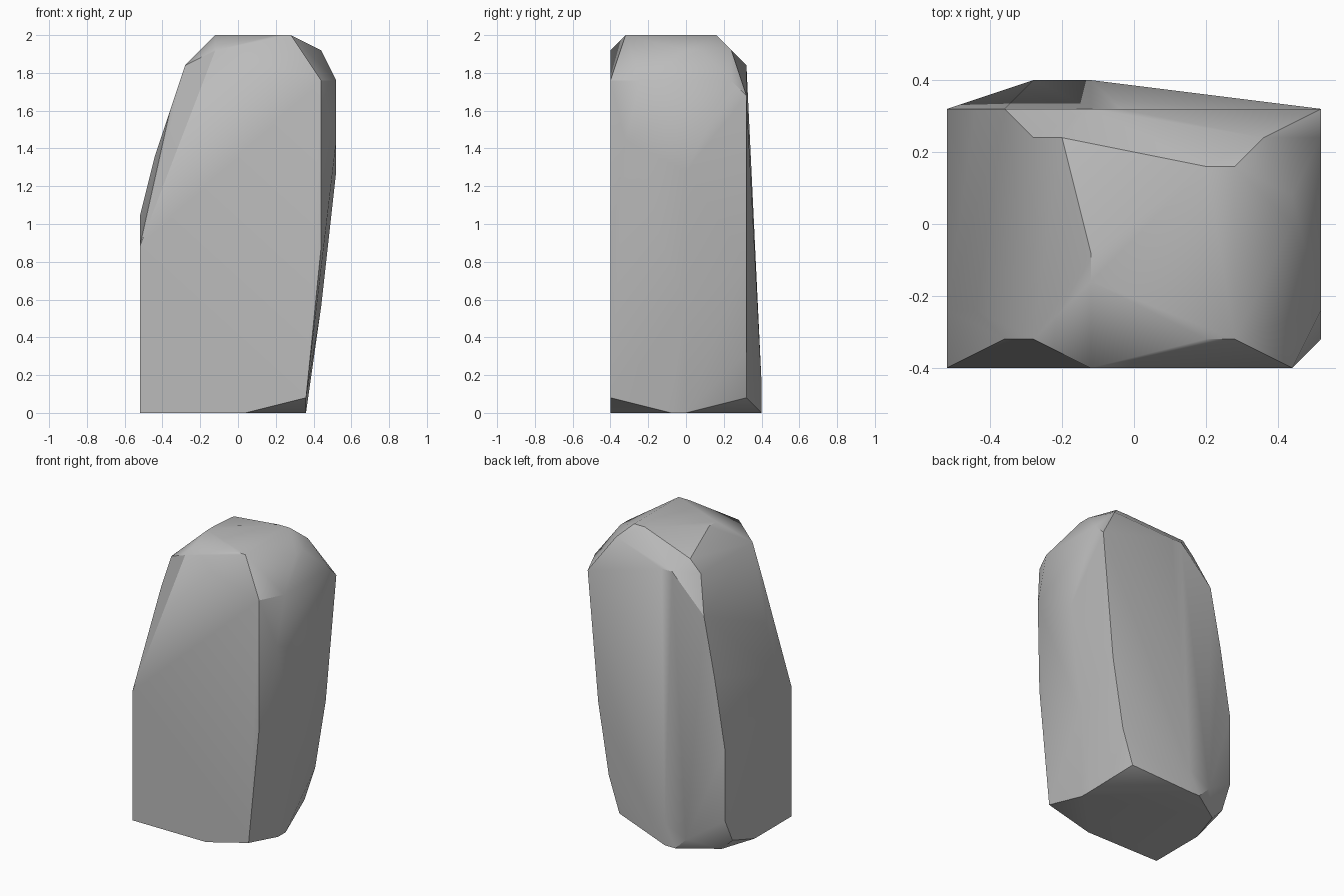
import bpy
import bmesh
import math

# Remove only the default cube
old = bpy.data.objects.get("Cube")
if old:
    bpy.data.objects.remove(old, do_unlink=True)

STEP = 0.08  # carving grid spacing
WIDTH, DEPTH = 1.04, 0.8


def make_material(name, rgb):
    mat = bpy.data.materials.new(name)
    mat.use_nodes = True
    colour = (*rgb, 1.0)
    mat.diffuse_color = colour
    mat.node_tree.nodes["Principled BSDF"].inputs["Base Color"].default_value = colour
    return mat


# Outline corners (across, up) of the stone, layer by layer from front to back
layers = [
    [(0, 0), (7, 0), (11, 1), (12, 11), (12, 22), (5, 24), (0, 11)],
    [(2, 20), (3, 23), (9, 25), (10, 25), (13, 18)],
    [(0, 13), (1, 17), (13, 22)],
    [(5, 25)],
    [(5, 25), (11, 0)],
    [(0, 0), (11, 0), (12, 7), (13, 16), (12, 24)],
    [(12, 24)],
    [(9, 25), (10, 25)],
    [(1, 0), (0, 1), (3, 23), (4, 24), (11, 24), (13, 22)],
    [(0, 3), (0, 9), (1, 15), (2, 20), (5, 23), (6, 23), (13, 21), (12, 10), (11, 4), (10, 1)],
    [(4, 0), (5, 0), (5, 2), (3, 1)],
]


def build_stone(name, layers, material):
    """Wrap the layered corners in a faceted convex skin."""
    bm = bmesh.new()
    for row, corners in enumerate(layers):
        for across, up in corners:
            bm.verts.new((across * STEP - WIDTH / 2, row * STEP - DEPTH / 2, up * STEP))
    hull = bmesh.ops.convex_hull(bm, input=bm.verts[:])
    spare = {g for g in hull["geom_interior"] + hull["geom_unused"]
             if isinstance(g, bmesh.types.BMVert)}
    bmesh.ops.delete(bm, geom=list(spare), context="VERTS")
    # Merge coplanar triangles into clean flat faces
    bmesh.ops.dissolve_limit(bm, angle_limit=math.radians(1),
                             verts=bm.verts[:], edges=bm.edges[:])
    bmesh.ops.recalc_face_normals(bm, faces=bm.faces[:])
    mesh = bpy.data.meshes.new(name)
    bm.to_mesh(mesh)
    bm.free()
    mesh.materials.append(material)
    obj = bpy.data.objects.new(name, mesh)
    bpy.context.collection.objects.link(obj)
    return obj


# Standing stone with softened shallow facets and crisp main edges
stone_grey = make_material("stone grey", (0.5, 0.5, 0.5))
stone = build_stone("standing_stone", layers, stone_grey)
bpy.ops.object.select_all(action="DESELECT")
stone.select_set(True)
bpy.context.view_layer.objects.active = stone
bpy.ops.object.shade_smooth_by_angle(angle=math.radians(30))
